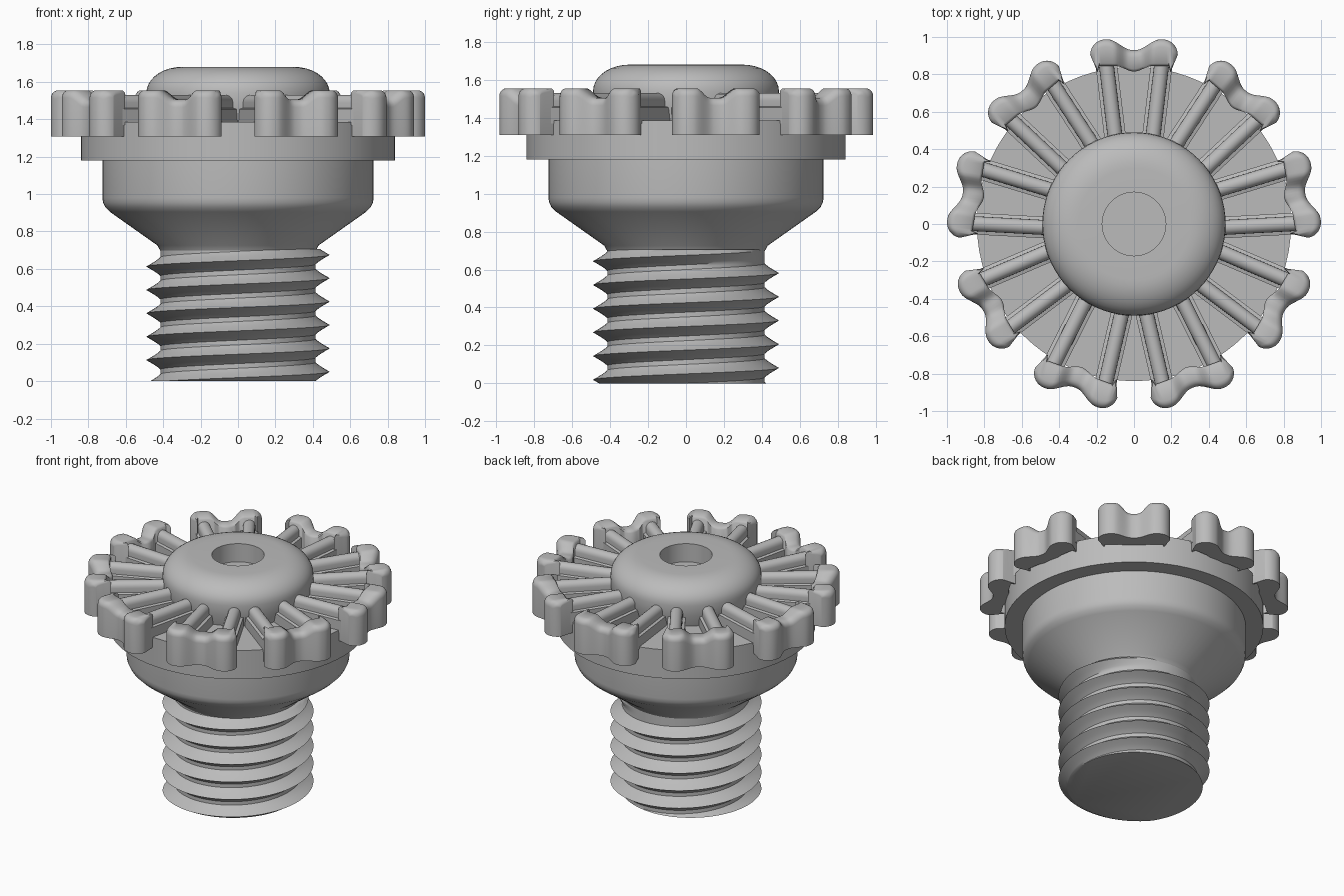
import bpy, bmesh
from math import sin, cos, tau, sqrt, radians, floor
from mathutils import Matrix

if "Cube" in bpy.data.objects:
    bpy.data.objects.remove(bpy.data.objects["Cube"])

grey = bpy.data.materials.new("plain grey")
grey.use_nodes = True
grey.diffuse_color = (0.5, 0.5, 0.5, 1)
grey.node_tree.nodes["Principled BSDF"].inputs["Base Color"].default_value = (0.5, 0.5, 0.5, 1)


def finish(bm, name, angle=35):
    bmesh.ops.remove_doubles(bm, verts=bm.verts, dist=0.0002)
    bmesh.ops.recalc_face_normals(bm, faces=bm.faces)
    mesh = bpy.data.meshes.new(name)
    bm.to_mesh(mesh)
    bm.free()
    mesh.materials.append(grey)
    ob = bpy.data.objects.new(name, mesh)
    bpy.context.collection.objects.link(ob)
    bpy.ops.object.select_all(action="DESELECT")
    ob.select_set(True)
    bpy.context.view_layer.objects.active = ob
    bpy.ops.object.shade_smooth_by_angle(angle=radians(angle))
    return ob


def loft(bm, rings, closed=True, caps=False):
    rows = [[bm.verts.new(p) for p in ring] for ring in rings]
    for a, b in zip(rows, rows[1:]):
        n = len(a)
        for i in range(n if closed else n - 1):
            j = (i + 1) % n
            bm.faces.new((a[i], a[j], b[j], b[i]))
    if caps:
        bm.faces.new(rows[0])
        bm.faces.new(rows[-1])


def lathe(name, profile, segments=72):
    bm = bmesh.new()
    loft(bm, [[(r * cos(tau * i / segments), r * sin(tau * i / segments), z)
               for i in range(segments)] for r, z in profile], caps=True)
    return finish(bm, name)


# Body: neck, rounded cone, drum and wide flange
lathe("body", [(0.40, 0.68), (0.42, 0.705), (0.43, 0.725), (0.685, 0.905), (0.71, 0.93),
               (0.722, 0.955), (0.725, 0.98), (0.725, 1.18), (0.84, 1.18),
               (0.84, 1.385), (0.3, 1.385)])

# Domed hub with a blind centre hole
arc = [(0.30 + 0.19 * cos(radians(a)), 1.54 + 0.14 * sin(radians(a))) for a in range(0, 91, 10)]
lathe("domed_hub", [(0.46, 1.37), (0.49, 1.47)] + arc + [(0.17, 1.68), (0.17, 1.55)])

# Screw thread: rows follow the helix and are clipped at both ends
PITCH, START, TOP, STEPS = 0.125, 0.05, 0.705, 72


def thread_radius(turn, z):
    t = (z - START) / PITCH - turn
    k = floor(t + 0.5)
    d = min(1, abs(t - k) * 2 * 1.25)
    strength = 1 if k + turn <= 5 else max(0, 1 - (k + turn - 5) * 5)
    return 0.415 + 0.075 * strength * (1 - d) ** 1.2


bm = bmesh.new()
rings = []
for i in range(STEPS + 1):
    turn = i / STEPS
    ring = []
    for j in range(-20, 61):
        z = min(TOP, max(0, START + PITCH * (turn + j / 10)))
        r = thread_radius(turn, z)
        ring.append((r * cos(tau * turn), r * sin(tau * turn), z))
    rings.append(ring)
loft(bm, rings, closed=False)
bmesh.ops.remove_doubles(bm, verts=bm.verts, dist=0.0002)
bmesh.ops.holes_fill(bm, edges=[e for e in bm.edges if e.is_boundary], sides=0)
finish(bm, "screw_thread", 40)


# Grip tooth: two rounded lobes joined by a lower saddle
LOBE, HALF = 0.152, 0.234


def smooth(t):
    t = max(0, min(1, t))
    return t * t * (3 - 2 * t)


def tooth_section(x):
    ax = abs(x)
    if ax > LOBE:
        outer = 0.905 + sqrt(max(0, 0.082 ** 2 - (ax - LOBE) ** 2))
    else:
        outer = 0.93 + 0.057 * smooth((ax - 0.01) / 0.13)
    inner = 0.815 + 0.03 * smooth(ax / 0.1)
    if ax > 0.19:
        inner = 0.80 + 0.104 * (ax - 0.19) / (HALF - 0.19)
    top = 1.505 + 0.05 * smooth((ax - 0.03) / 0.08)
    if ax > 0.19:
        top -= 0.04 * (1 - sqrt(max(0, 1 - ((ax - 0.19) / (HALF - 0.19)) ** 2)))
    b = min(0.04, (outer - inner) * 0.45)
    curve = [(outer - b + b * cos(radians(a)), top - b + b * sin(radians(a)))
             for a in range(0, 91, 18)]
    pts = [(inner, 1.308), (outer, 1.308)] + curve + [(inner + b / 3, top), (inner, top - b / 3)]
    return [(x, y, z) for y, z in pts]


# Radial rib: low ledge with a round bar on top
def rib_ring(x, y):
    bar = [(0.04 * cos(radians(a)), 1.49 + 0.04 * sin(radians(a))) for a in range(0, 181, 20)]
    prof = [(-0.058, 1.37), (0.058, 1.37), (0.058, 1.455), (0.04, 1.46)] + bar \
        + [(-0.04, 1.46), (-0.058, 1.455)]
    return [(x + u, y, z) for u, z in prof]


stations = [HALF * sin(tau / 4 * k / 24) for k in range(-24, 25)]
for n in range(9):
    turn = Matrix.Rotation(tau * n / 9, 4, "Z")
    bm = bmesh.new()
    loft(bm, [tooth_section(x) for x in stations], caps=True)
    finish(bm, f"grip_tooth_{n + 1}", 50).matrix_world = turn
    for side, label in ((-1, "a"), (1, "b")):
        bm = bmesh.new()
        loft(bm, [rib_ring(side * 0.098, 0.44), rib_ring(side * 0.15, 0.87)], caps=True)
        finish(bm, f"rib_{n + 1}{label}").matrix_world = turn
